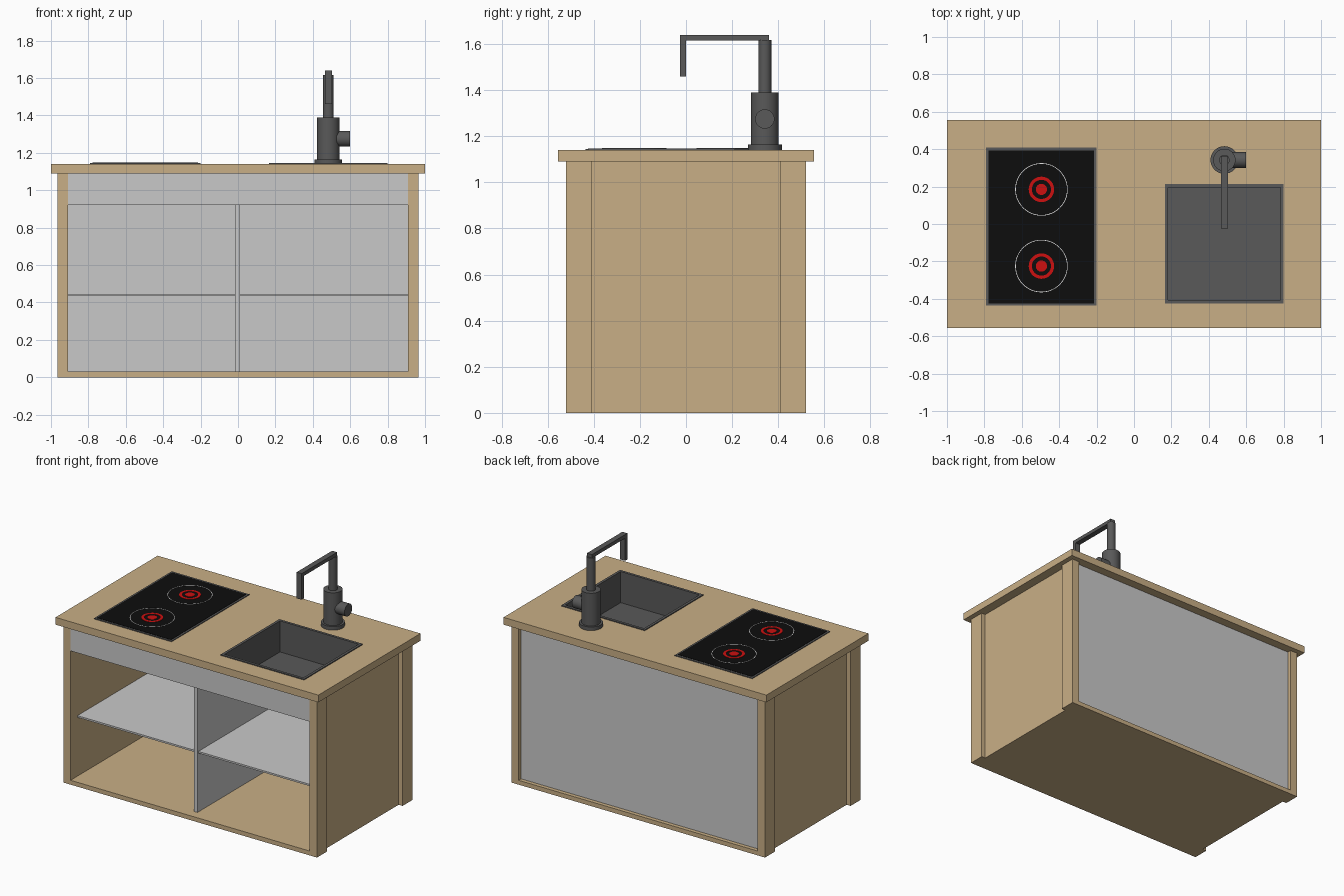
import bpy, bmesh, math
from mathutils import Matrix

if "Cube" in bpy.data.objects:
    bpy.data.objects.remove(bpy.data.objects["Cube"])


def material(name, rgb):
    m = bpy.data.materials.new(name)
    m.diffuse_color = (*rgb, 1)
    m.use_nodes = True
    m.node_tree.nodes["Principled BSDF"].inputs["Base Color"].default_value = m.diffuse_color
    return m


WOOD = material("light_wood", (0.584, 0.429, 0.238))
GREY = material("light_grey", (0.584, 0.584, 0.584))
DARK = material("dark_metal", (0.1, 0.1, 0.1))
BLACK = material("black_glass", (0.004, 0.004, 0.004))
RED = material("hot_red", (0.61, 0.005, 0.005))
WHITE = material("white_mark", (0.85, 0.85, 0.85))


def finish(name, bm, mat, smooth=False):
    bmesh.ops.recalc_face_normals(bm, faces=bm.faces[:])
    me = bpy.data.meshes.new(name)
    bm.to_mesh(me)
    bm.free()
    me.materials.append(mat)
    ob = bpy.data.objects.new(name, me)
    bpy.context.collection.objects.link(ob)
    if smooth:
        bpy.ops.object.select_all(action='DESELECT')
        bpy.context.view_layer.objects.active = ob
        ob.select_set(True)
        bpy.ops.object.shade_smooth_by_angle(angle=math.radians(35))
    return ob


def box(name, x0, x1, y0, y1, z0, z1, mat):
    bm = bmesh.new()
    bmesh.ops.create_cube(bm, size=1)
    for v in bm.verts:
        v.co = ((x0, x1)[v.co.x > 0], (y0, y1)[v.co.y > 0], (z0, z1)[v.co.z > 0])
    return finish(name, bm, mat)


def rect(x0, x1, y0, y1, z):
    return [(x0, y0, z), (x1, y0, z), (x1, y1, z), (x0, y1, z)]


def circle(x, y, r, z, n=48):
    return [(x + r * math.cos(2 * math.pi * i / n),
             y + r * math.sin(2 * math.pi * i / n), z) for i in range(n)]


def loft(name, loops, mat, closed=False, smooth=False, matrix=None):
    """Skin a series of loops; cap both ends, or join last to first."""
    bm = bmesh.new()
    rings = [[bm.verts.new(p) for p in lp] for lp in loops]
    for a, b in zip(rings, rings[1:] + (rings[:1] if closed else [])):
        for i in range(len(a)):
            j = (i + 1) % len(a)
            bm.faces.new((a[i], a[j], b[j], b[i]))
    if not closed:
        bm.faces.new(rings[0])
        bm.faces.new(rings[-1])
    if matrix:
        bm.transform(matrix)
    return finish(name, bm, mat, smooth)


def flat_ring(name, x, y, r0, r1, z0, z1, mat):
    loft(name, [circle(x, y, r1, z0), circle(x, y, r1, z1),
                circle(x, y, r0, z1), circle(x, y, r0, z0)], mat, closed=True)


# Worktop with a hole for the sink
HOLE = (0.175, 0.79, -0.415, 0.203)
TOP = (-1, 1, -0.555, 0.555)
loft("worktop", [rect(*TOP, 1.09), rect(*TOP, 1.14),
                 rect(*HOLE, 1.14), rect(*HOLE, 1.09)], WOOD, closed=True)

# Cabinet: corner posts, recessed side panels and base
for s, side in ((-1, "left"), (1, "right")):
    xs = sorted((s * 0.91, s * 0.965))
    box(side + "_front_post", *xs, -0.52, -0.41, 0, 1.09, WOOD)
    box(side + "_back_post", *xs, 0.41, 0.52, 0, 1.09, WOOD)
    box(side + "_panel", *sorted((s * 0.91, s * 0.935)), -0.41, 0.41, 0, 1.09, WOOD)
box("base_board", -0.91, 0.91, -0.52, 0.52, 0, 0.03, WOOD)

# Grey panels, divider and shelves
box("front_apron", -0.91, 0.91, -0.52, -0.495, 0.92, 1.09, GREY)
box("back_panel", -0.91, 0.91, 0.47, 0.493, 0.03, 1.09, GREY)
box("divider", -0.015, 0.01, -0.455, 0.47, 0.03, 1.09, GREY)
box("left_shelf", -0.91, -0.015, -0.445, 0.47, 0.434, 0.446, GREY)
box("right_shelf", 0.01, 0.91, -0.445, 0.47, 0.434, 0.446, GREY)

# Sink: outer shell, rim and bowl in one skin
RIM = (0.165, 0.80, -0.425, 0.213)
BOWL = (0.183, 0.782, -0.407, 0.195)
loft("sink", [rect(*HOLE, 0.922), rect(*HOLE, 1.14), rect(*RIM, 1.14), rect(*RIM, 1.146),
              rect(*BOWL, 1.146), rect(*BOWL, 0.932)], DARK)

# Hob with two burners
box("hob_frame", -0.79, -0.20, -0.437, 0.408, 1.14, 1.145, DARK)
box("hob_glass", -0.777, -0.213, -0.424, 0.393, 1.144, 1.147, BLACK)
for label, by in (("back", 0.185), ("front", -0.225)):
    bx = -0.495
    loft(label + "_burner_centre", [circle(bx, by, 0.03, 1.146), circle(bx, by, 0.03, 1.149)], RED)
    flat_ring(label + "_burner_ring", bx, by, 0.051, 0.068, 1.146, 1.149, RED)
    flat_ring(label + "_burner_outline", bx, by, 0.137, 0.1405, 1.146, 1.149, WHITE)

# Tap: stepped column, angular spout, side knob
fx, fy = 0.483, 0.342
column = [(0.074, 1.14), (0.074, 1.165), (0.06, 1.165), (0.06, 1.39), (0.028, 1.39), (0.028, 1.617)]
loft("tap_column", [circle(fx, fy, r, z, 32) for r, z in column], DARK, smooth=True)
spout = [(0.36, 1.615), (0.36, 1.64), (-0.025, 1.64), (-0.025, 1.46), (0, 1.46), (0, 1.615)]
x0, x1 = fx - 0.019, fx + 0.019
bm = bmesh.new()
lo, hi = [[bm.verts.new((x, y, z)) for y, z in spout] for x in (x0, x1)]
for i in range(6):
    j = (i + 1) % 6
    bm.faces.new((lo[i], lo[j], hi[j], hi[i]))
bm.faces.new(lo)
bm.faces.new(hi)
finish("tap_spout", bm, DARK)
turn = Matrix.Translation((fx, fy, 1.275)) @ Matrix.Rotation(math.pi / 2, 4, 'Y')
loft("tap_knob", [circle(0, 0, 0.042, 0.03, 32), circle(0, 0, 0.042, 0.117, 32)],
     DARK, smooth=True, matrix=turn)
